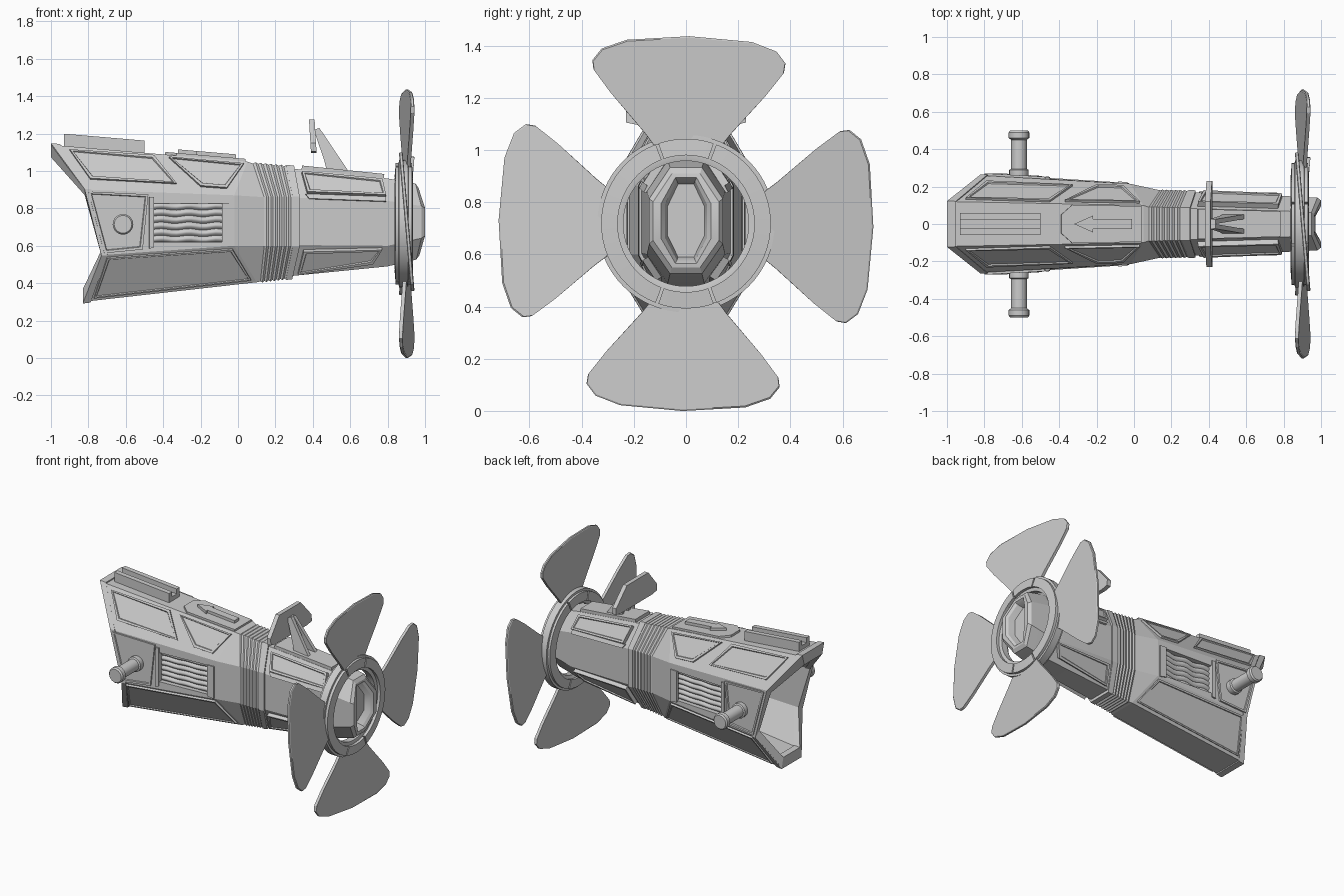
import bpy, bmesh
from math import sin, cos, pi, radians
from mathutils import Vector as V
from mathutils.bvhtree import BVHTree

if "Cube" in bpy.data.objects:
    bpy.data.objects.remove(bpy.data.objects["Cube"])


def make(name, bm, smooth=25, mirror=False):
    bmesh.ops.recalc_face_normals(bm, faces=bm.faces)
    me = bpy.data.meshes.new(name)
    bm.to_mesh(me)
    bm.free()
    if smooth:
        me.shade_smooth()
        me.set_sharp_from_angle(angle=radians(smooth))
    ob = bpy.data.objects.new(name, me)
    bpy.context.collection.objects.link(ob)
    if mirror:
        m = ob.modifiers.new("mirror", 'MIRROR')
        m.use_axis = (False, True, False)
    return ob


def loft(name, rings, closed=False, **kw):
    """Skin equal-sized rings; capped at the ends unless closed."""
    bm = bmesh.new()
    vs = [[bm.verts.new(p) for p in r] for r in rings]
    n = len(vs[0])
    pairs = list(zip(vs, vs[1:])) + ([(vs[-1], vs[0])] if closed else [])
    for a, b in pairs:
        for i in range(n):
            j = (i + 1) % n
            bm.faces.new((a[i], a[j], b[j], b[i]))
    if not closed:
        bm.faces.new(vs[0])
        bm.faces.new(vs[-1])
    return make(name, bm, **kw)


def octagon(ys, zs, xs):
    """Hull section: half widths, heights and x for top, upper, lower, bottom corners."""
    half = [V((xs[i], ys[i], zs[i])) for i in range(4)]
    return half + [V((p.x, -p.y, p.z)) for p in reversed(half)]


def mix(a, b, t):
    return [p.lerp(q, t) for p, q in zip(a, b)]


def grow(s, k, dx=0, kz=None):
    c = sum((p.z for p in s)) / len(s)
    return [V((p.x + dx, p.y * k, c + (p.z - c) * (kz or k))) for p in s]


def box(name, x0, x1, y0, y1, z0, z1, **kw):
    return loft(name, [[(x, y0, z0), (x, y1, z0), (x, y1, z1), (x, y0, z1)] for x in (x0, x1)], smooth=0, **kw)


def surface(ob):
    bm = bmesh.new()
    bm.from_mesh(ob.data)
    tree = BVHTree.FromBMesh(bm)
    bm.free()
    return tree


def panel(name, tree, pts, h, top=False, border=0.018):
    """Raised plate with a grooved border, projected onto the hull."""
    hits = []
    for a, b in pts:
        o, d = (V((a, b, 3)), V((0, 0, -1))) if top else (V((a, -3, b)), V((0, 1, 0)))
        loc, nor, _, _ = tree.ray_cast(o, d)
        if loc is not None:
            hits.append((loc, nor if nor.dot(d) < 0 else -nor))
    n = sum((q for _, q in hits), V()).normalized()
    bm = bmesh.new()
    lo = [bm.verts.new(p - n * 0.012) for p, _ in hits]
    hi = [bm.verts.new(p + n * h) for p, _ in hits]
    bm.faces.new(lo)
    f = bm.faces.new(hi)
    for i in range(len(lo)):
        j = (i + 1) % len(lo)
        bm.faces.new((lo[i], lo[j], hi[j], hi[i]))
    bmesh.ops.recalc_face_normals(bm, faces=bm.faces)
    if border:
        bmesh.ops.inset_individual(bm, faces=[f], thickness=border)
        bmesh.ops.inset_individual(bm, faces=[f], thickness=0.005, depth=-0.007)
    return make(name, bm, smooth=0, mirror=not top)


# hull sections from the slanted mouth to the nozzle
A = octagon((.12, .26, .26, .11), (1.14, .90, .55, .30), (-1, -.82, -.73, -.83))
B = octagon((.10, .215, .215, .10), (1.05, .87, .60, .405), (.05, -.02, -.02, .10))
C = octagon((.09, .18, .18, .09), (1.04, .86, .60, .41), (.08, .14, .14, .12))
D = octagon((.085, .175, .175, .085), (1.02, .86, .60, .43), (.30, .33, .33, .29))
E = octagon((.07, .15, .15, .07), (.96, .84, .60, .49), (.80, .80, .80, .80))
F = octagon((.06, .14, .14, .06), (.93, .81, .645, .53), (.965, 1, 1, .97))

# front shell, hollow from the mouth
front = loft("front_shell", [grow(B, .8, -.08), grow(A, .86, .005), A, B, C], smooth=0)
front_tree = surface(front)
loft("mouth_rim", [grow(A, .84), grow(A, 1.02), grow(mix(A, B, .045), 1.02), grow(mix(A, B, .045), .84)],
     closed=True, smooth=0)

# finely ribbed collar with a plain band at its end
loft("ribbed_collar", [grow(mix(C, D, i / 16), 1.025 if i % 2 else 1.0) for i in range(17)], smooth=0)
loft("collar_band", [grow(mix(C, D, .8), .9), grow(mix(C, D, .8), 1.03), grow(D, 1.03), grow(D, .9)],
     closed=True, smooth=0)

# rear body with hollow nozzle
rear = loft("rear_body", [grow(D, .97, -.03), grow(D, .97), E, mix(E, F, .9), grow(F, .9), grow(F, .68, 0, .82),
                          grow(F, .58, -.015, .76), grow(F, .5, -.06, .7)], smooth=25)
rear_tree = surface(rear)

# side windows with corrugated inserts
cut = box("window_cutter", -.45, -.05, -.4, .4, .62, .825)
cut.hide_render = True
cut.hide_set(True)
mod = front.modifiers.new("windows", 'BOOLEAN')
mod.object = cut
mod.operation = 'DIFFERENCE'
mod.solver = 'EXACT'
rings = []
for i in range(17):
    x = -.46 + .42 * i / 16
    y = .255 - .055 * (x + .73) - .034
    wave = .004 * sin(x * 42)
    r = [(x, y + .013 * abs(sin(pi * 6 * k / 36)) + wave, .617 + .212 * k / 36 + wave) for k in range(37)]
    rings.append(r + [(x, y - .03, .835), (x, y - .03, .61)])
loft("window_corrugation", rings, mirror=True, smooth=40)
panel("window_end_bar", front_tree, [(-.085, .83), (-.035, .83), (-.035, .60), (-.085, .61)], .008, border=0)
panel("window_front_bar", front_tree, [(-.475, .86), (-.45, .86), (-.45, .59), (-.475, .585)], .01, border=0)

# front panels
panel("upper_front_panel", front_tree, [(-.90, 1.11), (-.45, 1.08), (-.33, .93), (-.79, .955)], .012)
panel("upper_rear_panel", front_tree, [(-.37, 1.07), (-.20, .915), (-.06, .905), (.03, 1.035)], .014)
panel("cheek_panel", front_tree, [(-.80, .89), (-.48, .875), (-.51, .58), (-.715, .56)], .012)
panel("lower_panel", front_tree, [(-.70, .54), (-.03, .585), (.07, .42), (-.77, .325)], .014, border=.014)
panel("arrow_plate", front_tree, [(-.39, -.05), (-.39, .05), (-.33, .103), (.04, .095), (.04, -.095),
                                  (-.33, -.103)], .014, top=True, border=0)


def top_z(x):
    return 1.055 - .085 * x


# raised arrow and grooved rail on top
arrow = [(-.32, 0), (-.22, .045), (-.22, .026), (-.01, .026), (-.01, -.026), (-.22, -.026), (-.22, -.045)]
loft("top_arrow", [[(x, y, top_z(x) + h) for x, y in arrow] for h in (0, .033)], smooth=0)
rail = [(-.06, -.01), (-.06, .065), (-.025, .065), (-.025, .03), (.025, .03), (.025, .065), (.06, .065), (.06, -.01)]
loft("top_rail", [[(x, y, top_z(x) + h) for y, h in rail] for x in (-.93, -.5)], smooth=0)

# side pegs
peg = [(.225, .045), (.265, .052), (.29, .052), (.295, .042), (.45, .042), (.46, .055), (.49, .055), (.5, .047)]
loft("side_peg", [[(-.615 + r * cos(a * pi / 12), y, .715 + r * sin(a * pi / 12)) for a in range(24)]
                  for y, r in peg], mirror=True, smooth=35)

# rear body panels
panel("rear_upper_panel", rear_tree, [(.34, .985), (.77, .945), (.79, .858), (.37, .875)], .03)
panel("rear_lower_panel", rear_tree, [(.35, .58), (.77, .59), (.72, .513), (.32, .455)], .025)
panel("rear_top_panel", rear_tree, [(.34, -.08), (.34, .08), (.78, .068), (.78, -.068)], .022, top=True, border=0)
panel("rear_side_strip", rear_tree, [(.36, .875), (.79, .86), (.79, .835), (.38, .85)], .012, border=0)

# sight plate on two slanted legs
sight = [(-.23, 1.105), (-.23, 1.15), (-.12, 1.275), (.12, 1.275), (.23, 1.15), (.23, 1.105), (.18, 1.095), (-.18, 1.095)]
loft("sight_plate", [[(x - (z - 1.1) * .06, y, z) for y, z in sight] for x in (.39, .42)], smooth=0)
strut = [(.405, 1.22), (.435, 1.23), (.61, .97), (.48, .98), (.46, 1.06)]
loft("sight_leg", [[(x, .005 + w + .03 * (1.23 - z) / .26, z) for x, z in strut] for w in (-.005, .02)],
     smooth=0, mirror=True)

# propeller ring and its segmented raised bands
ZC = .718


def arc(name, prof, a0, a1, n):
    full = a1 - a0 == 360
    rs = []
    for i in range(n + (not full)):
        a = radians(a0 + (a1 - a0) * i / n)
        rs.append([(x, r * cos(a), ZC + r * sin(a)) for x, r in prof])
    loft(name, rs, closed=full, smooth=30)


arc("ring", [(.865, .24), (.855, .26), (.86, .34), (.91, .34), (.915, .26), (.91, .24)], 0, 360, 64)
for k, (a0, a1) in enumerate(((-69, 69), (71, 109), (111, 249), (251, 289))):
    n = 24 if a1 - a0 > 60 else 8
    arc(f"ring_band_outer_{k}", [(.905, .262), (.935, .262), (.93, .325), (.905, .325)], a0, a1, n)
    arc(f"ring_band_inner_{k}", [(.865, .262), (.838, .262), (.843, .325), (.865, .325)], a0, a1, n)

# four pitched propeller blades
side = [(.13, .30), (.165, .345), (.30, .50), (.365, .585), (.37, .62), (.335, .665), (.24, .70)]
outline = side + [(0, .718)] + [(-t, r) for t, r in reversed(side)]
for k in range(4):
    a = k * pi / 2 - .018
    rings = []
    for dx, s in ((-.01, .992), (-.006, 1), (.006, 1), (.01, .992)):
        rings.append([(.902 + .085 * t + dx, r * cos(a) * (s if r > .4 else 1) - t * s * sin(a),
                       ZC + r * sin(a) * (s if r > .4 else 1) + t * s * cos(a)) for t, r in outline])
    loft(f"blade_{k}", rings, smooth=25)
